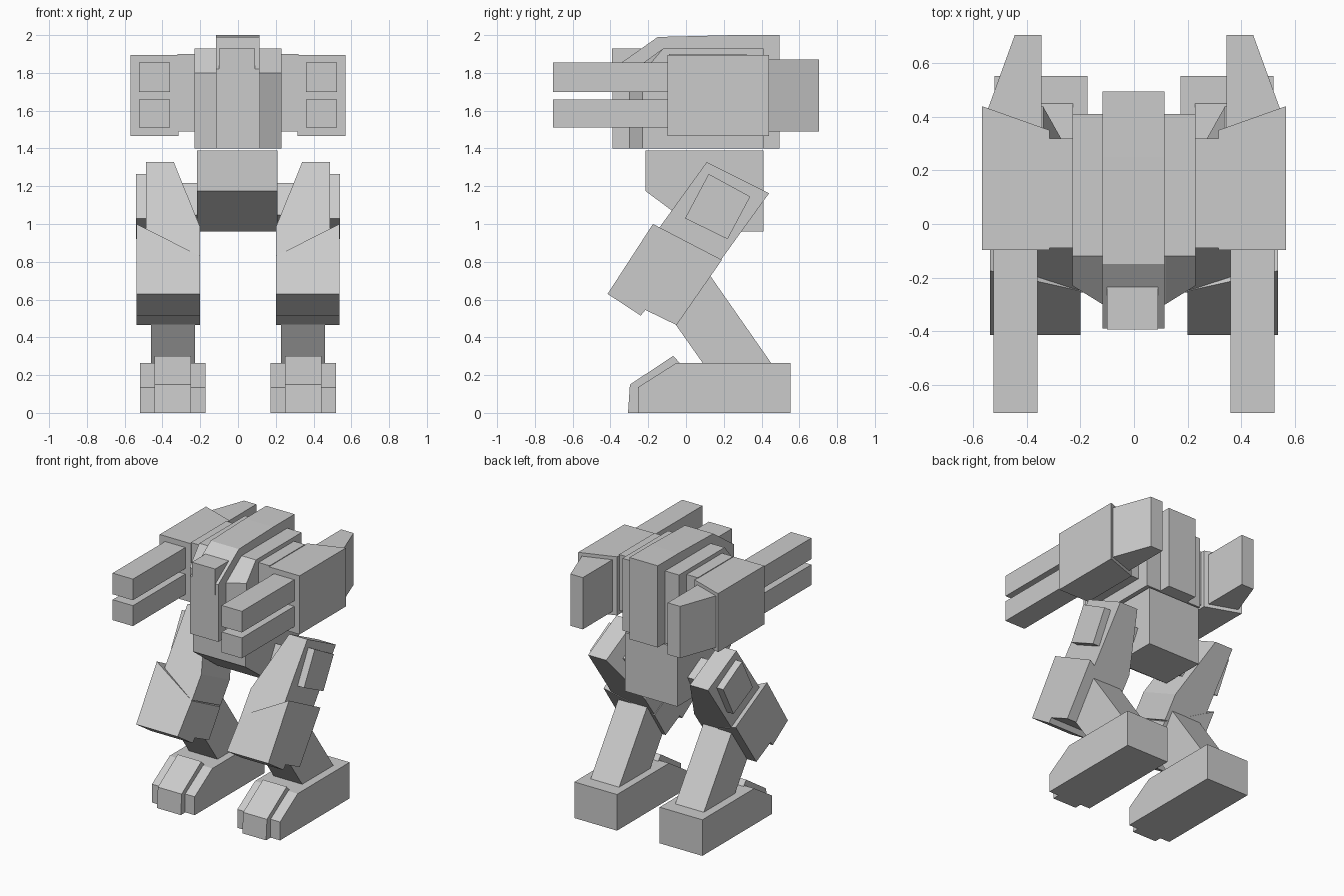
import bpy, bmesh

if "Cube" in bpy.data.objects:
    bpy.data.objects.remove(bpy.data.objects["Cube"])


def loft(name, rings, mirror=False):
    """Closed solid through matching rings of 3D points, optionally mirrored in x."""
    bm = bmesh.new()
    vr = [[bm.verts.new(p) for p in r] for r in rings]
    n = len(rings[0])
    bm.faces.new(vr[0])
    bm.faces.new(vr[-1])
    for a, b in zip(vr, vr[1:]):
        for i in range(n):
            j = (i + 1) % n
            bm.faces.new((a[i], a[j], b[j], b[i]))
    bmesh.ops.recalc_face_normals(bm, faces=bm.faces)
    me = bpy.data.meshes.new(name)
    bm.to_mesh(me)
    bm.free()
    ob = bpy.data.objects.new(name, me)
    bpy.context.collection.objects.link(ob)
    if mirror:
        ob.modifiers.new("Mirror", 'MIRROR')
    return ob


def side(name, x0, x1, prof, mirror=False):
    """Extrude a (y, z) side profile from x0 to x1."""
    return loft(name, [[(x, y, z) for y, z in prof] for x in (x0, x1)], mirror)


def plan(name, z0, z1, prof, mirror=False):
    """Extrude an (x, y) plan profile from z0 to z1."""
    return loft(name, [[(x, y, z) for x, y in prof] for z in (z0, z1)], mirror)


def box(name, x, y, z, mirror=False):
    return plan(name, z[0], z[1], [(x[0], y[0]), (x[1], y[0]), (x[1], y[1]), (x[0], y[1])], mirror)


# Torso: chamfered hull, tall spine and sensor head
loft("torso", [[(x, f, 1.4), (x, f, 1.8), (x, -.12, 1.93), (x, .41, 1.93), (x, .41, 1.4)]
               for x, f in ((-.23, -.23), (-.117, -.30), (.117, -.30), (.23, -.23))])
side("spine", -.117, .113, [(-.39, 1.4), (-.39, 1.82), (-.15, 1.99), (.25, 2.0), (.495, 2.0), (.495, 1.4)])
box("head", (-.10, .09), (-.393, -.235), (1.74, 1.93))

# Pelvis with sloped front underside
side("pelvis", -.217, .21, [(-.215, 1.39), (-.215, 1.175), (.075, .96), (.41, .96), (.41, 1.39)])

# Shoulders and weapon pods
box("shoulder_link", (.22, .32), (-.09, .32), (1.49, 1.90), True)
plan("weapon_pod", 1.465, 1.895, [(.315, -.097), (.568, -.097), (.568, .44), (.315, .35)], True)
plan("pod_exhaust", 1.49, 1.87, [(.545, .43), (.445, .705), (.345, .705), (.345, .355)], True)
for label, z in (("upper", (1.70, 1.855)), ("lower", (1.51, 1.66))):
    box(label + "_barrel", (.36, .525), (-.705, -.09), z, True)

# Hip joint: tilted axle inside, cover plate outside
hip = [(.12, 1.265), (.34, 1.145), (.22, .92), (-.005, 1.03)]
cy, cz = .169, 1.09
side("hip_axle", .18, .36, [(cy + .72 * (y - cy), cz + .72 * (z - cz)) for y, z in hip], True)
side("hip_plate", .47, .54, hip, True)

# Thigh: tapered outline slanting down and forward
outline = [(.34, 0), (.487, 0), (.487, .61), (.2, .61), (.2, .426)]
loft("thigh", [[(x, y0 - .585 * t, z0 - .81 * t) for x, t in outline]
               for y0, z0 in ((.11, 1.328), (.44, 1.163))], True)

# Knee armour: higher on the outside than the inside
low = [(-.05, .465), (-.215, .545), (-.24, .515), (-.415, .63)]
loft("knee_armour", [[(.2, y, z) for y, z in [(-.25, .83), (.08, .66)] + low],
                     [(.537, y, z) for y, z in [(-.175, 1.0), (.19, .81)] + low]], True)

# Shin and foot
side("shin", .228, .46, [(-.12, .56), (.115, .745), (.457, .255), (.095, .255)], True)
side("foot", .173, .52, [(-.255, 0), (-.255, .135), (-.05, .265), (.553, .265), (.553, 0)], True)
side("toe", .25, .443, [(-.307, 0), (-.297, .15), (-.067, .302), (-.03, .26), (-.03, 0)], True)
